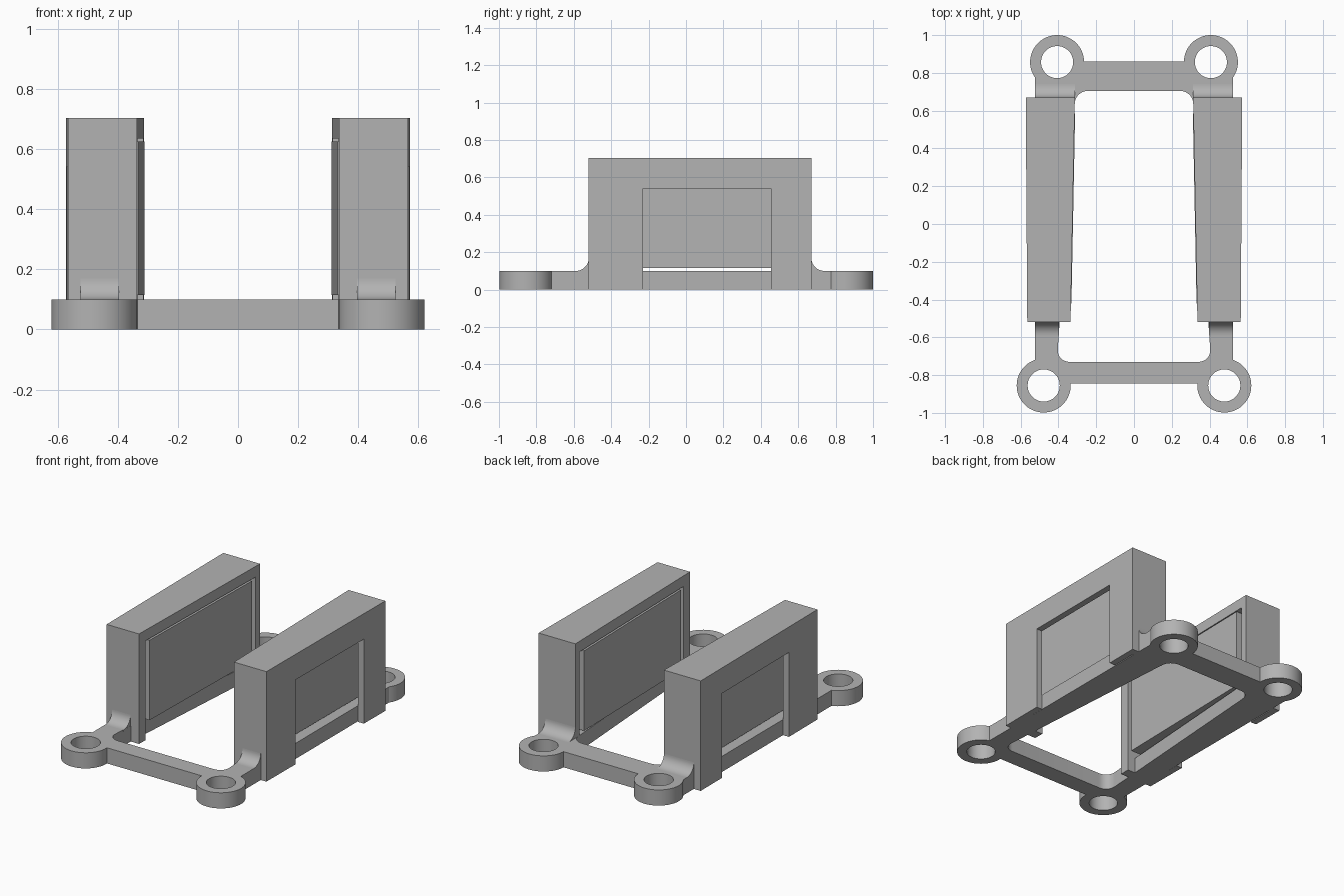
import bpy, bmesh, math

if "Cube" in bpy.data.objects:
    bpy.data.objects.remove(bpy.data.objects["Cube"])

grey = bpy.data.materials.new("plain grey")
grey.diffuse_color = (0.45, 0.45, 0.45, 1)
grey.use_nodes = True
grey.node_tree.nodes["Principled BSDF"].inputs["Base Color"].default_value = grey.diffuse_color


def prism(name, pts, z0, z1):
    """Extrude an x-y outline from z0 to z1."""
    bm = bmesh.new()
    f = bm.faces.new([bm.verts.new((x, y, z0)) for x, y in pts])
    top = bmesh.ops.extrude_face_region(bm, geom=[f])["geom"]
    bmesh.ops.translate(bm, vec=(0, 0, z1 - z0),
                        verts=[v for v in top if isinstance(v, bmesh.types.BMVert)])
    bmesh.ops.recalc_face_normals(bm, faces=bm.faces)
    me = bpy.data.meshes.new(name)
    bm.to_mesh(me)
    bm.free()
    me.materials.append(grey)
    ob = bpy.data.objects.new(name, me)
    bpy.context.collection.objects.link(ob)
    return ob


def disc(name, x, y, r, z0, z1, n=64):
    return prism(name, [(x + r * math.cos(2 * math.pi * i / n),
                         y + r * math.sin(2 * math.pi * i / n)) for i in range(n)], z0, z1)


def slab(name, y0, y1, outer, inner, z0, z1):
    """Tapered slab on the right side; outer and inner give x at a y."""
    return prism(name, [(inner(y0), y0), (outer(y0), y0), (outer(y1), y1), (inner(y1), y1)], z0, z1)


def combine(ob, tool, op):
    m = ob.modifiers.new(op.lower(), 'BOOLEAN')
    m.operation, m.solver, m.object = op, 'EXACT', tool
    select(ob)
    bpy.ops.object.modifier_apply(modifier=m.name)
    bpy.data.objects.remove(tool)


def select(ob):
    bpy.ops.object.select_all(action='DESELECT')
    ob.select_set(True)
    bpy.context.view_layer.objects.active = ob


def mirror(ob):
    """Copy the right-hand part to the left."""
    m = ob.modifiers.new("mirror", 'MIRROR')
    m.use_mirror_merge = False


def line(a, b):
    """Linear x between the front and back ends of a wall."""
    return lambda y: a + (b - a) * (y + 0.52) / 1.19


def rounded(pts, r, n=10):
    """Round the corners of an outline with quadratic arcs."""
    out = []
    for i, (px, py) in enumerate(pts):
        ends = []
        for qx, qy in (pts[i - 1], pts[(i + 1) % len(pts)]):
            d = math.hypot(qx - px, qy - py)
            ends.append((px + (qx - px) * r / d, py + (qy - py) * r / d))
        (ax, ay), (bx, by) = ends
        for k in range(n + 1):
            t = k / n
            w = (1 - t) ** 2, 1.6 * t * (1 - t), t * t
            s = sum(w)
            out.append(((w[0] * ax + w[1] * px + w[2] * bx) / s,
                        (w[0] * ay + w[1] * py + w[2] * by) / s))
    return out


# base frame: four bars around a rounded opening, with a ring at each corner
H = 0.1
frame = prism("base_frame", [(-0.525, -0.845), (0.525, -0.845), (0.525, 0.86), (-0.525, 0.86)], 0, H)
combine(frame, prism("opening", rounded([(-0.408, -0.73), (0.408, -0.73),
                                         (0.31, 0.705), (-0.31, 0.705)], 0.07), -0.1, 0.3), 'DIFFERENCE')
rings = [(s * x, y) for s in (-1, 1) for x, y in ((0.478, -0.855), (0.407, 0.857))]
for x, y in rings:
    combine(frame, disc("ring", x, y, 0.143, 0, H), 'UNION')
for x, y in rings:
    combine(frame, disc("hole", x, y, 0.085, -0.1, 0.3), 'DIFFERENCE')
select(frame)
bpy.ops.object.shade_smooth_by_angle(angle=math.radians(30))

# side holder: tapered sleeve, open inward, with a window in its outer skin
outer, inner = line(0.565, 0.573), line(0.336, 0.313)
holder = slab("side_holder", -0.52, 0.67, outer, inner, 0, 0.703)
combine(holder, slab("cavity", -0.455, 0.625, line(0.524, 0.532), line(0.2, 0.2), -0.1, 0.635), 'DIFFERENCE')
combine(holder, slab("window", -0.23, 0.455, line(0.7, 0.7), line(0.45, 0.45), -0.1, 0.54), 'DIFFERENCE')
mirror(holder)

# panel held in the sleeve, a narrow slit above the base bar
panel = slab("inner_panel", -0.42, 0.585, line(0.47, 0.478), line(0.333, 0.31), 0.115, 0.626)
mirror(panel)


# curved fillets where the arms meet the holder ends
def fillet(name, y, way, x0, x1, r=0.07, n=12):
    prof = [(y - way * 0.01, H - 0.01), (y - way * 0.01, H + r)]
    prof += [(y + way * r * (1 - math.cos(a)), H + r * (1 - math.sin(a)))
             for a in (math.pi / 2 * i / n for i in range(n + 1))]
    prof.append((y + way * r, H - 0.01))
    bm = bmesh.new()
    a = [bm.verts.new((x0, p, z)) for p, z in prof]
    b = [bm.verts.new((x1, p, z)) for p, z in prof]
    bm.faces.new(a)
    bm.faces.new(b[::-1])
    for i in range(len(prof)):
        bm.faces.new((a[i - 1], a[i], b[i], b[i - 1]))
    bmesh.ops.recalc_face_normals(bm, faces=bm.faces)
    me = bpy.data.meshes.new(name)
    bm.to_mesh(me)
    bm.free()
    me.materials.append(grey)
    ob = bpy.data.objects.new(name, me)
    bpy.context.collection.objects.link(ob)
    select(ob)
    bpy.ops.object.shade_smooth_by_angle(angle=math.radians(30))
    mirror(ob)


fillet("front_fillet", -0.52, -1, 0.396, 0.525)
fillet("back_fillet", 0.67, 1, 0.313, 0.525)
